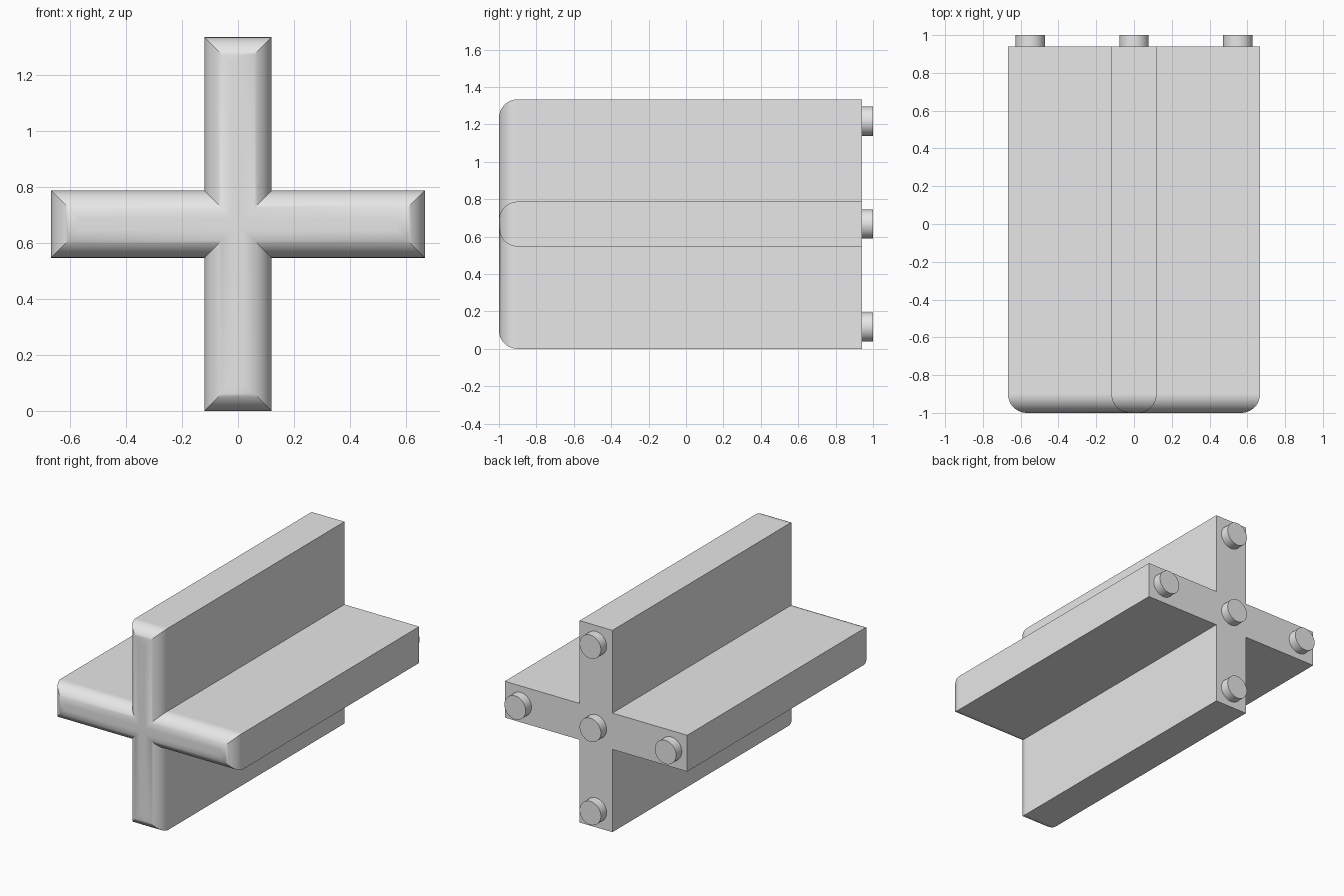
import bpy
import bmesh
from math import sin, cos, pi
from mathutils import Matrix

cube = bpy.data.objects.get("Cube")
if cube:
    bpy.data.objects.remove(cube, do_unlink=True)

REACH, HALF = 0.667, 0.12        # arm reach and half thickness
FRONT, BACK = -1.0, 0.94         # body ends along y
ROUND, STEPS = 0.1, 12           # front edge rounding
PEG_R, PEG_OFFSET = 0.078, 0.55

grey = bpy.data.materials.new("light grey")
grey.use_nodes = True
grey.diffuse_color = (0.8, 0.8, 0.8, 1)
grey.node_tree.nodes["Principled BSDF"].inputs["Base Color"].default_value = (0.8, 0.8, 0.8, 1)


def finish(name, bm):
    """Turn a bmesh into a smooth-shaded object with sharp creases kept."""
    bmesh.ops.recalc_face_normals(bm, faces=bm.faces)
    mesh = bpy.data.meshes.new(name)
    bm.to_mesh(mesh)
    bm.free()
    mesh.materials.append(grey)
    obj = bpy.data.objects.new(name, mesh)
    bpy.context.collection.objects.link(obj)
    bpy.ops.object.select_all(action='DESELECT')
    obj.select_set(True)
    bpy.context.view_layer.objects.active = obj
    bpy.ops.object.shade_smooth_by_angle(angle=pi / 6)
    return obj


def cross_ring(bm, inset, y):
    """Cross outline, one arm turned four times."""
    w, r = HALF - inset, REACH - inset
    ring = []
    for turn in range(4):
        c, s = round(cos(turn * pi / 2)), round(sin(turn * pi / 2))
        for a, b in ((r, -w), (r, w), (w, w)):
            ring.append(bm.verts.new((a * c - b * s, y, REACH + a * s + b * c)))
    return ring


# Cross-shaped body with a rounded front rim
bm = bmesh.new()
rings = [cross_ring(bm, 0, BACK)]
for i in range(STEPS + 1):
    angle = i / STEPS * pi / 2
    rings.append(cross_ring(bm, ROUND * (1 - cos(angle)), FRONT + ROUND * (1 - sin(angle))))
for low, high in zip(rings, rings[1:]):
    for i in range(len(low)):
        j = (i + 1) % len(low)
        bm.faces.new((low[i], low[j], high[j], high[i]))

# End caps: a centre square and four arms
for ring in (rings[0], rings[-1]):
    bm.faces.new(ring[2::3])
    for k in range(4):
        bm.faces.new((ring[3 * k - 1], ring[3 * k], ring[3 * k + 1], ring[3 * k + 2]))
body = finish("cross_body", bm)
flat = body.modifiers.new("flat sides", 'WEIGHTED_NORMAL')
flat.keep_sharp = True

# Round pegs on the back
pegs = {"centre": (0, 0), "left": (1, 0), "right": (-1, 0), "top": (0, 1), "bottom": (0, -1)}
for side, (x, z) in pegs.items():
    bm = bmesh.new()
    place = Matrix.Translation((x * PEG_OFFSET, (BACK + 1) / 2, REACH + z * PEG_OFFSET))
    bmesh.ops.create_cone(bm, cap_ends=True, segments=32, radius1=PEG_R, radius2=PEG_R,
                          depth=1 - BACK, matrix=place @ Matrix.Rotation(pi / 2, 4, 'X'))
    finish(side + "_peg", bm)
